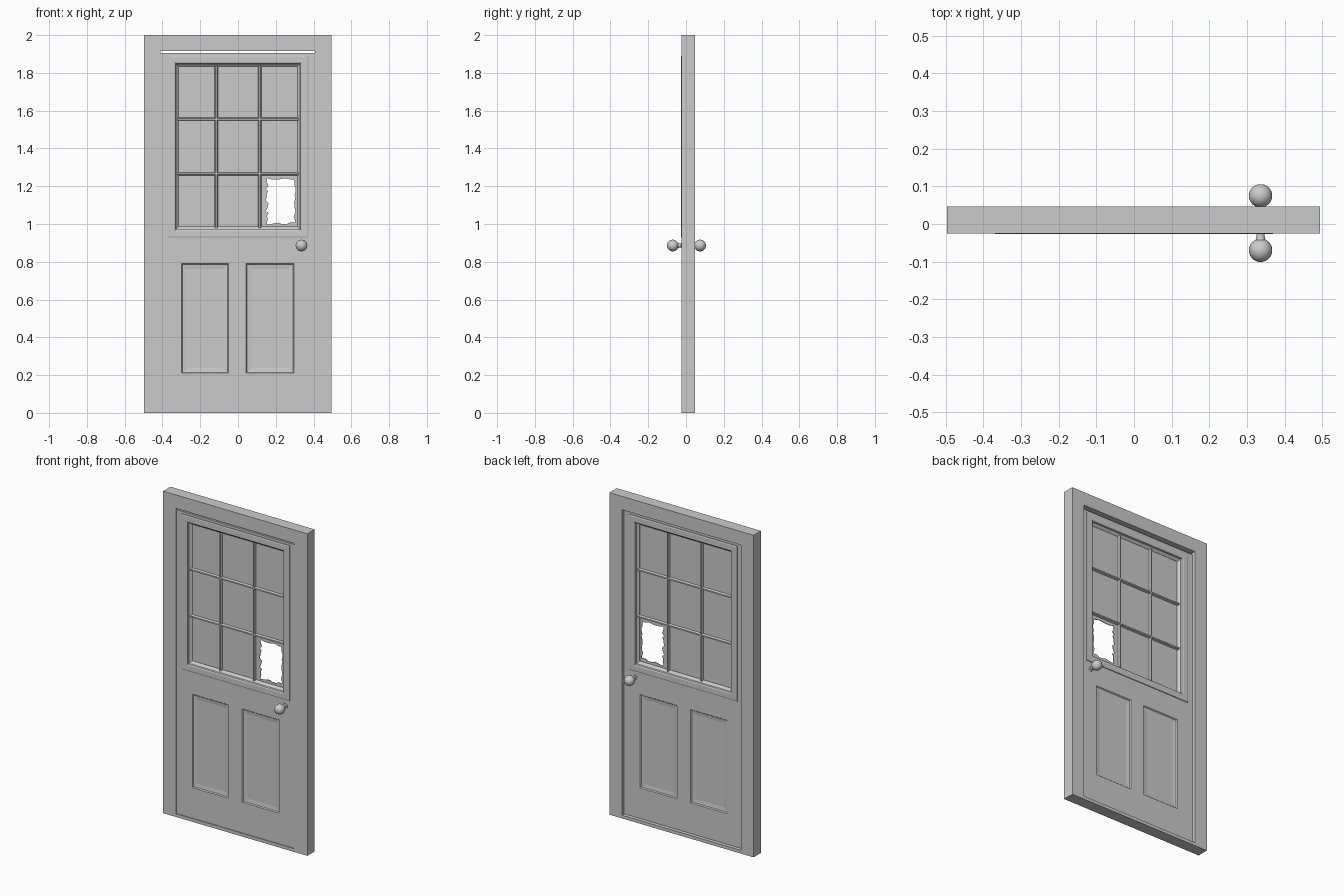
import bpy, bmesh, math, random
from mathutils import Vector, Matrix

if "Cube" in bpy.data.objects:
    bpy.data.objects.remove(bpy.data.objects["Cube"])

random.seed(4)
YC = 0.0025            # mid-plane of the door leaf
HALF = 0.0225          # half thickness of the leaf


def finish(bm, name, smooth=False):
    bmesh.ops.remove_doubles(bm, verts=bm.verts, dist=1e-5)
    bmesh.ops.recalc_face_normals(bm, faces=bm.faces)
    me = bpy.data.meshes.new(name)
    bm.to_mesh(me)
    bm.free()
    ob = bpy.data.objects.new(name, me)
    bpy.context.collection.objects.link(ob)
    if smooth:
        bpy.context.view_layer.objects.active = ob
        ob.select_set(True)
        bpy.ops.object.shade_smooth_by_angle(angle=math.radians(40))
        ob.select_set(False)
    return ob


def rect(r, y):
    x0, x1, z0, z1 = r
    return [(x0, y, z0), (x1, y, z0), (x1, y, z1), (x0, y, z1)]


def grow(r, d):
    return (r[0] - d, r[1] + d, r[2] - d, r[3] + d)


def loft(bm, loops, closed=False, cap=False):
    rings = [[bm.verts.new(p) for p in lp] for lp in loops]
    pairs = list(zip(rings, rings[1:]))
    if closed:
        pairs.append((rings[-1], rings[0]))
    for a, b in pairs:
        n = len(a)
        for i in range(n):
            j = (i + 1) % n
            bm.faces.new((a[i], a[j], b[j], b[i]))
    if cap:
        bm.faces.new(rings[-1])


# Outer frame with sill
OUT, OPEN = (-0.497, 0.494, 0, 2), (-0.41, 0.407, 0.02, 1.916)
bm = bmesh.new()
loft(bm, [rect(OUT, -0.025), rect(OPEN, -0.025), rect(OPEN, 0.047), rect(OUT, 0.047)], closed=True)
finish(bm, "door_frame")

# Door leaf: window opening and two sunk panels on both sides
WIN = (-0.33, 0.33, 0.97, 1.85)
xs = [-0.41, -0.33, -0.30, -0.05, 0.043, 0.297, 0.33, 0.407]
zs = [0.02, 0.21, 0.79, 0.97, 1.85, 1.906]
bm = bmesh.new()
for side in (-1, 1):
    y = YC + side * HALF
    for i in range(len(xs) - 1):
        for k in range(len(zs) - 1):
            r = (xs[i], xs[i + 1], zs[k], zs[k + 1])
            if k == 3 and 1 <= i <= 5:
                continue
            if k == 1 and i in (2, 4):
                loft(bm, [rect(r, y), rect(grow(r, -0.005), y - side * 0.006),
                          rect(grow(r, -0.028), y - side * 0.009)], cap=True)
            else:
                bm.faces.new([bm.verts.new(p) for p in rect(r, y)])
for r in ((xs[0], xs[-1], zs[0], zs[-1]), WIN):
    loft(bm, [rect(r, YC - HALF), rect(r, YC + HALF)])
finish(bm, "door_leaf")

# Window casing on both faces
for label, side in (("front", -1), ("back", 1)):
    bm = bmesh.new()
    prof = [(0.042, 0.020), (0.042, 0.027), (0.036, 0.0295), (0.006, 0.0295),
            (0.0, 0.026), (-0.002, 0.016), (-0.016, 0.003), (-0.016, 0.0), (0.002, 0.0)]
    loft(bm, [rect(grow(WIN, d), YC + side * y) for d, y in prof], closed=True)
    finish(bm, "window_casing_" + label)

# Glazing bars with a diamond section
BX, BZ = (-0.115, 0.115), (1.265, 1.555)


def bar(name, a, b, across):
    a, b, across = Vector(a), Vector(b), Vector(across)
    sec = [across * 0.009, across * 0.004 + Vector((0, 0.015, 0)), across * -0.004 + Vector((0, 0.015, 0)),
           across * -0.009, across * -0.004 - Vector((0, 0.015, 0)), across * 0.004 - Vector((0, 0.015, 0))]
    bm = bmesh.new()
    loft(bm, [[e + s for s in sec] for e in (a, b)])
    finish(bm, name)


for i, x in enumerate(BX):
    bar(f"upright_bar_{i + 1}", (x, YC, 0.98), (x, YC, 1.84), (1, 0, 0))
for i, z in enumerate(BZ):
    bar(f"cross_bar_{i + 1}", (-0.32, YC, z), (0.32, YC, z), (0, 0, 1))

# Whole glass panes
gx = [-0.318, *BX, 0.318]
gz = [0.982, *BZ, 1.838]
T = 0.002
bm = bmesh.new()
for i in range(3):
    for k in range(3):
        if (i, k) == (2, 0):
            continue
        r = (gx[i], gx[i + 1], gz[k], gz[k + 1])
        for y in (YC - T, YC + T):
            bm.faces.new([bm.verts.new(p) for p in rect(r, y)])
finish(bm, "glass_panes")

# Broken pane: jagged hole inside the last pane
pane = (gx[2], gx[3], gz[0], gz[1])
hole = (0.155, 0.298, 1.003, 1.24)


def perimeter(r, nx, nz):
    c = [(r[0], r[2]), (r[1], r[2]), (r[1], r[3]), (r[0], r[3])]
    pts = []
    for s in range(4):
        (ax, az), (bx, bz) = c[s], c[(s + 1) % 4]
        n = nx if s % 2 == 0 else nz
        pts += [(ax + (bx - ax) * t / n, az + (bz - az) * t / n) for t in range(n)]
    return pts


outer = perimeter(pane, 8, 14)
inner = [(x + random.uniform(-0.008, 0.008), z + random.uniform(-0.007, 0.007))
         for x, z in perimeter(hole, 8, 14)]
bm = bmesh.new()
loft(bm, [[(x, y, z) for x, z in pts] for pts, y in
          ((outer, YC - T), (inner, YC - T), (inner, YC + T), (outer, YC + T))], closed=True)
finish(bm, "broken_pane")

# Turned knobs: rose, stem and ball
R, D = 0.031, 0.0725
profile = [(0.018, 0.018), (0.018, 0.026), (0.011, 0.028), (0.011, 0.037), (0.013, D - 0.028)]
profile += [(R * math.sin(a), D - R * math.cos(a))
            for a in [math.radians(30 + 150 * t / 12) for t in range(12)]]
for label, side in (("front", -1), ("back", 1)):
    bm = bmesh.new()
    loft(bm, [[(0.336 + r * math.cos(a), YC + side * d, 0.886 + r * math.sin(a))
               for a in [math.tau * s / 24 for s in range(24)]] for r, d in profile], cap=True)
    finish(bm, "knob_" + label, smooth=True)
